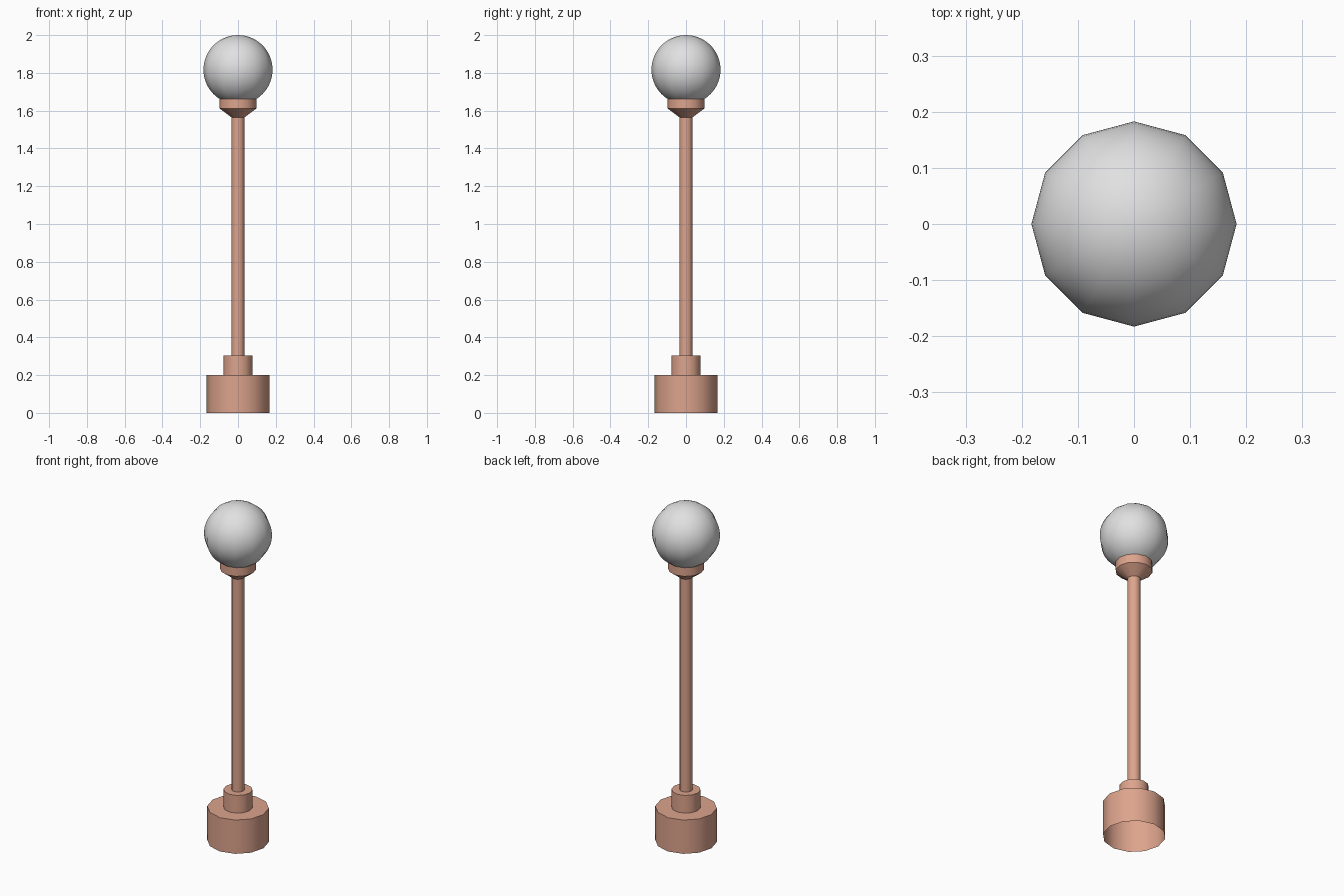
import bpy, bmesh, math

if "Cube" in bpy.data.objects:
    bpy.data.objects.remove(bpy.data.objects["Cube"])

SIDES = 12

def material(name, rgb):
    m = bpy.data.materials.new(name)
    m.diffuse_color = (*rgb, 1)
    m.use_nodes = True
    m.node_tree.nodes["Principled BSDF"].inputs["Base Color"].default_value = m.diffuse_color
    return m

copper = material("copper", (0.72, 0.37, 0.265))
white = material("globe white", (0.75, 0.75, 0.75))

def lathe(name, profile, mat, angle=40):
    """Revolve (radius, z) points, bottom to top, around the z axis."""
    bm = bmesh.new()
    rings = []
    for r, z in profile:
        if r < 1e-5:
            rings.append([bm.verts.new((0, 0, z))] * SIDES)
        else:
            rings.append([bm.verts.new((r * math.cos(2 * math.pi * i / SIDES),
                                        r * math.sin(2 * math.pi * i / SIDES), z))
                          for i in range(SIDES)])
    for a, b in zip(rings, rings[1:]):
        for i in range(SIDES):
            j = (i + 1) % SIDES
            quad = list(dict.fromkeys((a[i], a[j], b[j], b[i])))
            bm.faces.new(quad)
    me = bpy.data.meshes.new(name)
    bm.to_mesh(me)
    bm.free()
    me.materials.append(mat)
    ob = bpy.data.objects.new(name, me)
    bpy.context.collection.objects.link(ob)
    bpy.ops.object.select_all(action='DESELECT')
    ob.select_set(True)
    bpy.context.view_layer.objects.active = ob
    bpy.ops.object.shade_smooth_by_angle(angle=math.radians(angle))
    return ob

# Stand: open-bottomed base, collar, pole, flared cup under the globe
lathe("lamp_post", [(0.166, 0), (0.166, 0.2), (0.078, 0.2), (0.078, 0.305),
                    (0.035, 0.305), (0.035, 1.565), (0.098, 1.612),
                    (0.098, 1.668)], copper)

# Globe: starts at the cup rim, closes at the top
R, CZ, N = 0.183, 1.817, 24
start = math.acos(0.098 / R)
globe = []
for k in range(N + 1):
    t = -start + (math.pi / 2 + start) * k / N
    globe.append((R * math.cos(t), CZ + R * math.sin(t)))
lathe("globe", globe, white)
